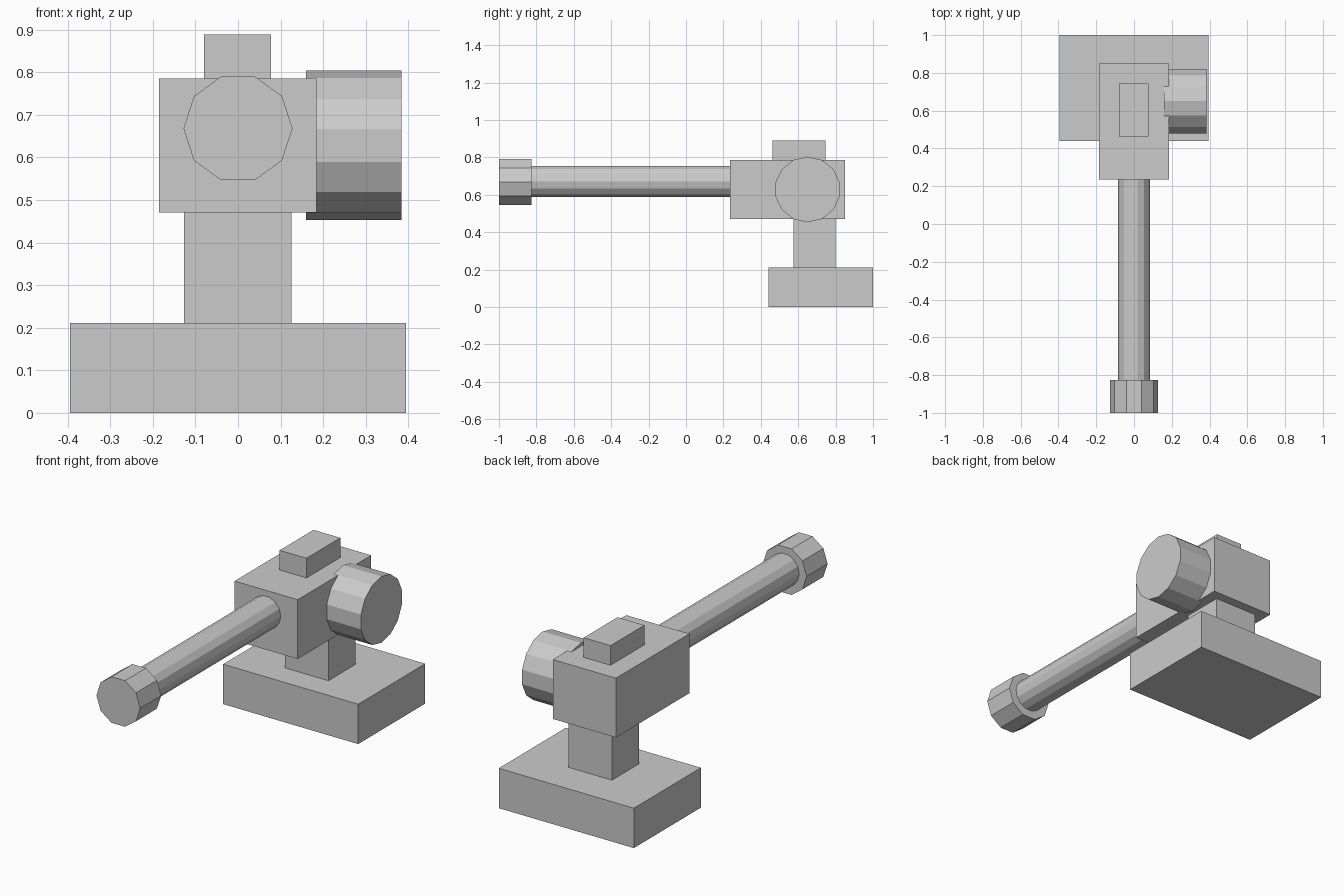
import bpy, bmesh
from math import sin, cos, tau
from mathutils import Vector

if "Cube" in bpy.data.objects:
    bpy.data.objects.remove(bpy.data.objects["Cube"])


def finish(name, bm):
    bmesh.ops.recalc_face_normals(bm, faces=bm.faces)
    mesh = bpy.data.meshes.new(name)
    bm.to_mesh(mesh)
    bm.free()
    obj = bpy.data.objects.new(name, mesh)
    bpy.context.collection.objects.link(obj)
    return obj


def box(name, x, y, z):
    """Box from (min, max) ranges."""
    bm = bmesh.new()
    bmesh.ops.create_cube(bm, size=1)
    lo, hi = Vector((x[0], y[0], z[0])), Vector((x[1], y[1], z[1]))
    for v in bm.verts:
        v.co = (lo + hi) / 2 + v.co * (hi - lo)
    return finish(name, bm)


def prism(name, start, end, radius, sides, first):
    """Flat-sided cylinder from start to end; 'first' points at one corner."""
    start, end, u = Vector(start), Vector(end), Vector(first)
    w = (end - start).normalized().cross(u)
    bm = bmesh.new()
    ring = [bm.verts.new(start + radius * (u * cos(tau * i / sides) + w * sin(tau * i / sides)))
            for i in range(sides)]
    cap = bm.faces.new(ring)
    side = bmesh.ops.extrude_face_region(bm, geom=[cap], use_keep_orig=True)["geom"]
    verts = [g for g in side if isinstance(g, bmesh.types.BMVert)]
    bmesh.ops.translate(bm, vec=end - start, verts=verts)
    return finish(name, bm)


# Stand
box("base", (-0.395, 0.395), (0.44, 1.0), (0, 0.211))
box("post", (-0.127, 0.126), (0.576, 0.80), (0.20, 0.48))

# Receiver body with raised top block
box("body", (-0.185, 0.184), (0.236, 0.85), (0.471, 0.785))
box("top_block", (-0.08, 0.077), (0.462, 0.745), (0.775, 0.889))

# Drum on the right side
prism("drum", (0.16, 0.65, 0.628), (0.384, 0.65, 0.628), 0.1755, 14, (0, 0, 1))

# Barrel and muzzle
prism("barrel", (0, 0.26, 0.67), (0, -0.84, 0.67), 0.085, 14, (1, 0, 0))
prism("muzzle", (0, -0.825, 0.668), (0, -1.0, 0.668), 0.128, 10, (1, 0, 0))
